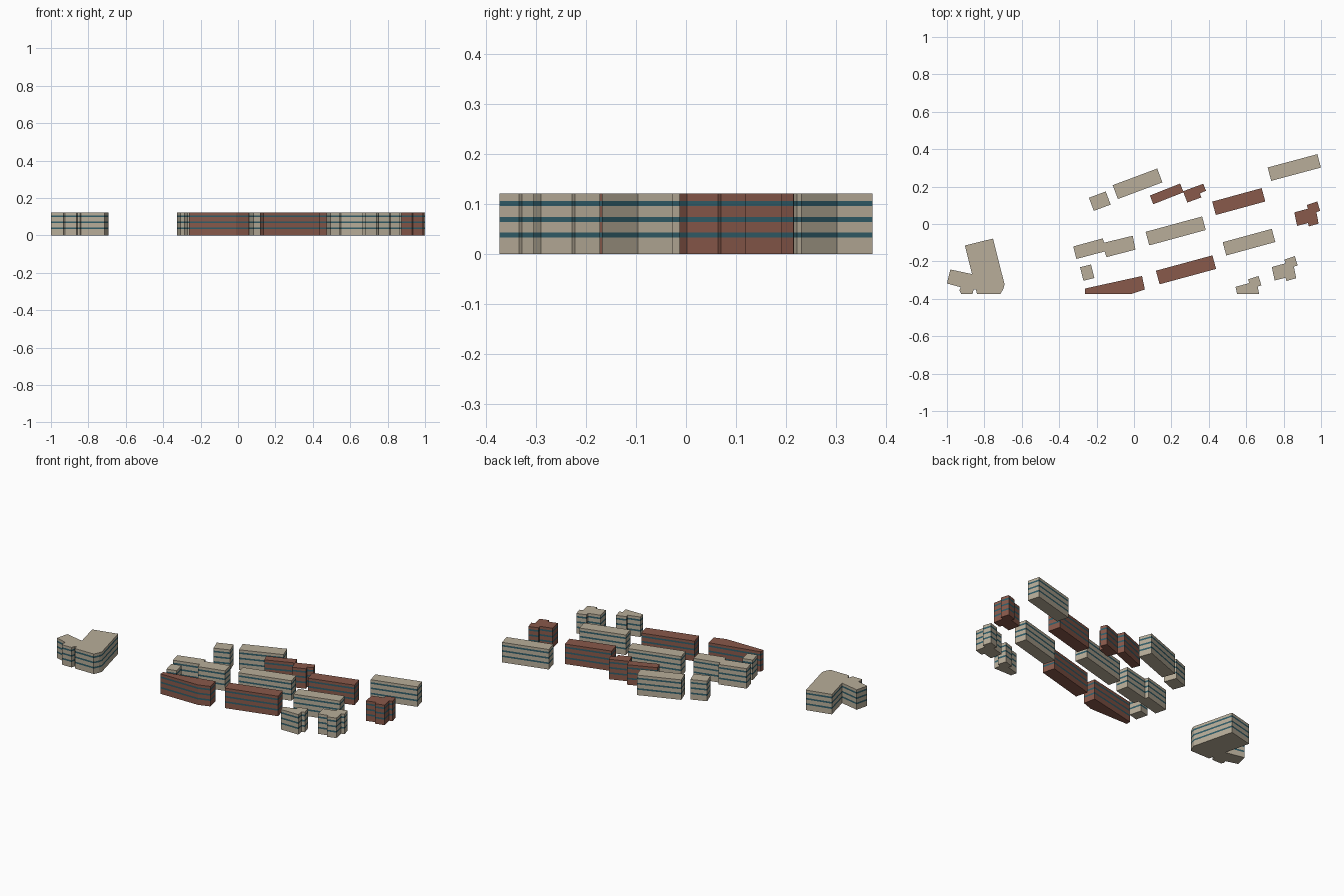
import bpy, bmesh
from math import cos, sin, radians

if "Cube" in bpy.data.objects:
    bpy.data.objects.remove(bpy.data.objects["Cube"])

EDGE = -0.373   # straight cut along the front of the site
# heights of wall / window-band boundaries
LEVELS = [0, 0.033, 0.043, 0.065, 0.075, 0.097, 0.107, 0.122]


def material(name, rgb):
    m = bpy.data.materials.new(name)
    m.diffuse_color = (*rgb, 1)
    m.use_nodes = True
    m.node_tree.nodes["Principled BSDF"].inputs["Base Color"].default_value = m.diffuse_color
    return m


TAN = material("tan_wall", (0.48, 0.42, 0.32))
RED = material("brick_wall", (0.25, 0.10, 0.07))
GLASS = material("window_band", (0.03, 0.11, 0.14))


def clip(pts):
    # cut a footprint along the front site edge
    out = []
    for (ax, ay), (bx, by) in zip(pts, pts[1:] + pts[:1]):
        if ay >= EDGE:
            out.append((ax, ay))
        if (ay > EDGE > by) or (ay < EDGE < by):
            t = (EDGE - ay) / (by - ay)
            out.append((ax + t * (bx - ax), EDGE))
    return out


def building(name, pts, wall=TAN):
    # extrude a footprint through all levels, every second strip is glass
    pts = clip(pts)
    n = len(pts)
    bm = bmesh.new()
    rings = [[bm.verts.new((x, y, z)) for x, y in pts] for z in LEVELS]
    bm.faces.new(rings[0])
    bm.faces.new(rings[-1])
    for k in range(len(rings) - 1):
        a, b = rings[k], rings[k + 1]
        for i in range(n):
            j = (i + 1) % n
            f = bm.faces.new((a[i], a[j], b[j], b[i]))
            f.material_index = k % 2
    bmesh.ops.recalc_face_normals(bm, faces=bm.faces)
    me = bpy.data.meshes.new(name)
    bm.to_mesh(me)
    bm.free()
    me.materials.append(wall)
    me.materials.append(GLASS)
    bpy.context.collection.objects.link(bpy.data.objects.new(name, me))


def block(name, cx, cy, length, width, angle, wall=TAN):
    c, s = cos(radians(angle)), sin(radians(angle))
    h, w = length / 2, width / 2
    building(name, [(cx + u * c - v * s, cy + u * s + v * c)
                    for u, v in ((-h, -w), (h, -w), (h, w), (-h, w))], wall)


# plain slab blocks
block("slab_front", 0.278, -0.245, 0.313, 0.075, 15.2, RED)
block("slab_middle", 0.223, -0.037, 0.313, 0.075, 15.2)
block("slab_right", 0.615, -0.097, 0.272, 0.073, 15.3)
block("slab_right_brick", 0.560, 0.120, 0.274, 0.074, 15.3, RED)
block("slab_far_right", 0.857, 0.302, 0.275, 0.074, 15)
block("slab_back", 0.019, 0.215, 0.254, 0.079, 20.5)
block("small_back", -0.183, 0.122, 0.096, 0.075, 20.5)
block("small_front", -0.250, -0.260, 0.060, 0.074, 14)
block("thin_brick", 0.175, 0.161, 0.174, 0.050, 21.5, RED)

# slab trimmed by the site edge
building("slab_trimmed", [(-0.262, -0.345), (0.043, -0.278), (0.058, -0.35),
                          (-0.01, -0.373), (-0.262, -0.373)], RED)

# stepped brick block
building("stepped_brick", [(0.262, 0.175), (0.37, 0.215), (0.385, 0.178), (0.352, 0.163),
                           (0.36, 0.142), (0.285, 0.115)], RED)

# two staggered slabs joined in one
building("staggered_slab", [(-0.325, -0.12), (-0.167, -0.077), (-0.16, -0.1), (-0.007, -0.063),
                            (0.008, -0.137), (-0.147, -0.177), (-0.157, -0.147), (-0.308, -0.187)])

# point towers sharing one stepped footprint
TOWER = [(0.737, -0.23), (0.81, -0.21), (0.804, -0.19), (0.86, -0.172), (0.875, -0.222),
         (0.855, -0.228), (0.867, -0.29), (0.815, -0.305), (0.81, -0.287), (0.752, -0.302)]
for name, dx, dy, wall in (("tower_middle", 0, 0, TAN), ("tower_front", -0.194, -0.106, TAN),
                           ("tower_brick", 0.12, 0.292, RED)):
    building(name, [(x + dx, y + dy) for x, y in TOWER], wall)

# large angled building on the left
building("angled_hall", [(-0.904, -0.115), (-0.754, -0.078), (-0.692, -0.323), (-0.698, -0.345),
                         (-0.713, -0.373), (-0.84, -0.373), (-0.845, -0.35), (-0.857, -0.35),
                         (-0.863, -0.373), (-0.925, -0.373), (-0.933, -0.355), (-0.927, -0.338),
                         (-1.0, -0.318), (-0.982, -0.243), (-0.866, -0.268)])
